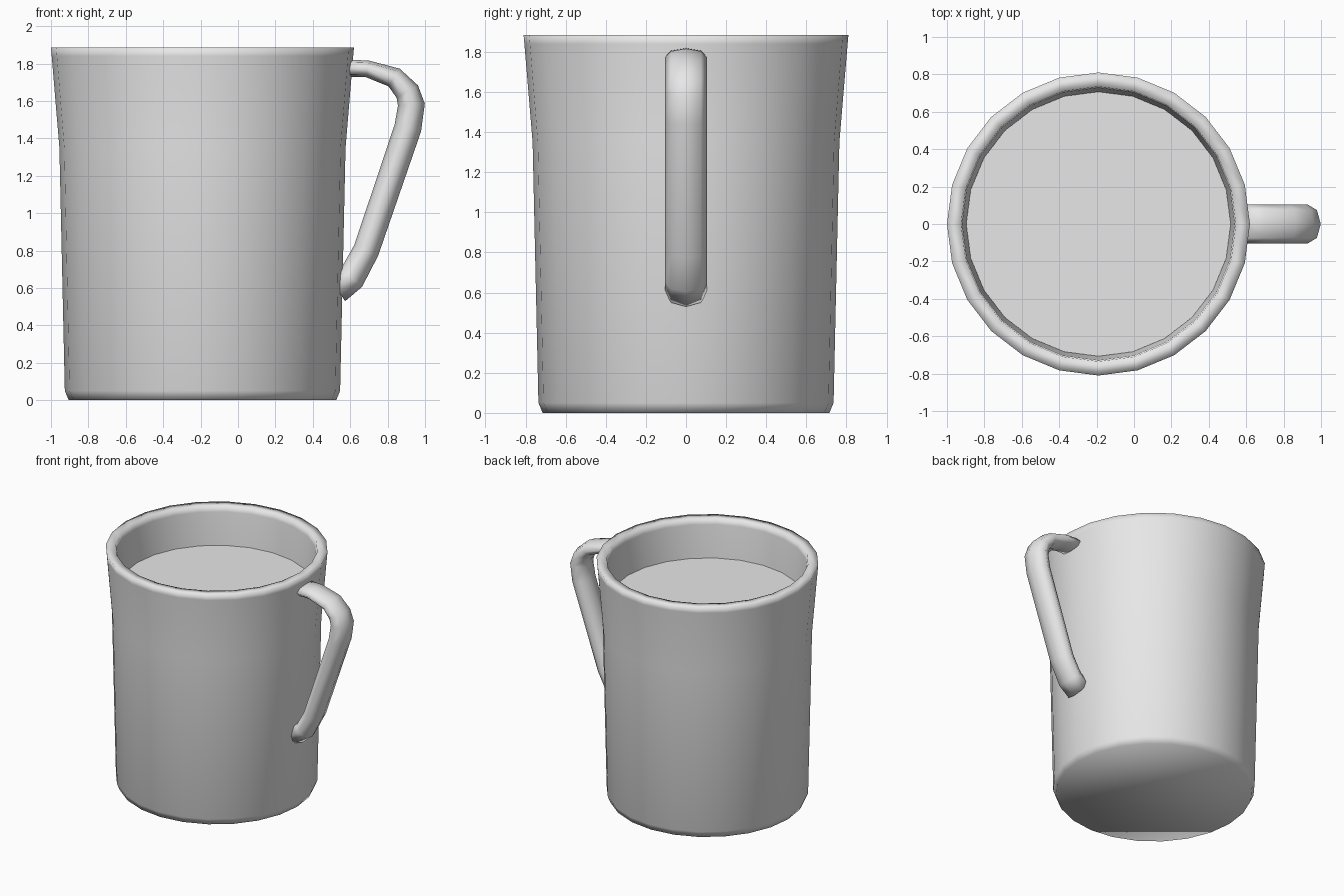
import bpy, bmesh
from math import sin, cos, pi
from mathutils import Vector

cube = bpy.data.objects.get("Cube")
if cube:
    bpy.data.objects.remove(cube, do_unlink=True)

CENTRE_X = -0.19
SIDES = 24

grey = bpy.data.materials.new("plain grey")
grey.use_nodes = True
grey.diffuse_color = (0.8, 0.8, 0.8, 1)
grey.node_tree.nodes["Principled BSDF"].inputs["Base Color"].default_value = (0.8, 0.8, 0.8, 1)


def loft(name, rings, smooth=True):
    """Skin a list of equal rings of points and cap both ends."""
    bm = bmesh.new()
    loops = [[bm.verts.new(p) for p in ring] for ring in rings]
    n = len(loops[0])
    for a, b in zip(loops, loops[1:]):
        for i in range(n):
            j = (i + 1) % n
            bm.faces.new((a[i], a[j], b[j], b[i]))
    bm.faces.new(loops[0])
    if len(loops) > 1:
        bm.faces.new(loops[-1])
        bmesh.ops.recalc_face_normals(bm, faces=bm.faces)
    for f in bm.faces:
        f.smooth = smooth
    mesh = bpy.data.meshes.new(name)
    bm.to_mesh(mesh)
    bm.free()
    mesh.materials.append(grey)
    obj = bpy.data.objects.new(name, mesh)
    bpy.context.collection.objects.link(obj)
    return obj


def circle(r, z):
    return [(CENTRE_X + r * cos(2 * pi * i / SIDES), r * sin(2 * pi * i / SIDES), z)
            for i in range(SIDES)]


# Mug body: outer wall, rim, inner wall and floor
profile = [(0.715, 0), (0.736, 0.05), (0.765, 1.35), (0.806, 1.84), (0.81, 1.885),
           (0.735, 1.885), (0.728, 1.84), (0.69, 1.35), (0.66, 0.08)]
loft("mug_body", [circle(r, z) for r, z in profile])

# Drink surface inside the mug
loft("drink_surface", [circle(0.707, 1.58)], smooth=False)

# Handle: flattened octagonal tube swept along a path of (x, z, half thickness)
path = [(0.57, 1.775, 0.045), (0.69, 1.772, 0.045), (0.835, 1.725, 0.056),
        (0.905, 1.65, 0.066), (0.927, 1.58, 0.072), (0.908, 1.455, 0.073),
        (0.685, 0.80, 0.07), (0.607, 0.655, 0.075), (0.525, 0.60, 0.085)]
points = [Vector((x, 0, z)) for x, z, t in path]
rings = []
for i, p in enumerate(points):
    before, after = points[max(i - 1, 0)], points[min(i + 1, len(points) - 1)]
    along = ((p - before).normalized() + (after - p).normalized()).normalized()
    across = Vector((0, 1, 0))
    out = along.cross(across)
    rings.append([p + across * 0.105 * cos(k * pi / 4) + out * path[i][2] * sin(k * pi / 4)
                  for k in range(8)])
loft("handle", rings)
